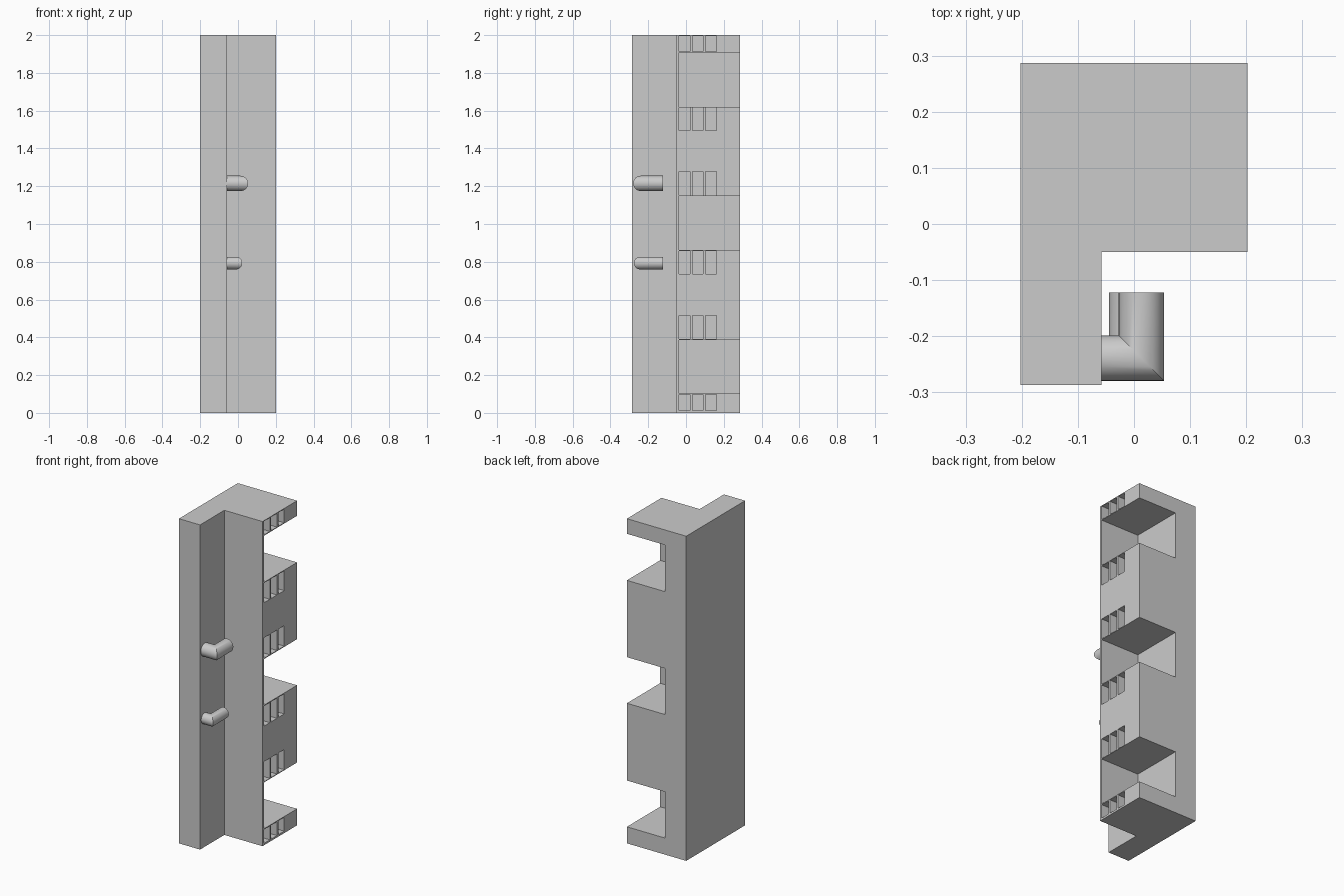
import bpy, bmesh, math

if "Cube" in bpy.data.objects:
    bpy.data.objects.remove(bpy.data.objects["Cube"])

W, D = 0.202, 0.2866          # half width, half depth
IX, IY = -0.058, -0.05        # inner corner of the L
BACK = -0.036                 # inside face of the thin front panel


def make_object(name, bm):
    bmesh.ops.recalc_face_normals(bm, faces=bm.faces)
    mesh = bpy.data.meshes.new(name)
    bm.to_mesh(mesh)
    bm.free()
    obj = bpy.data.objects.new(name, mesh)
    bpy.context.collection.objects.link(obj)
    return obj


def add_box(bm, x0, x1, y0, y1, z0, z1):
    verts = bmesh.ops.create_cube(bm, size=1)["verts"]
    for v in verts:
        v.co.x = x1 if v.co.x > 0 else x0
        v.co.y = y1 if v.co.y > 0 else y0
        v.co.z = z1 if v.co.z > 0 else z0


# L-shaped post
bm = bmesh.new()
profile = [(-W, -D), (IX, -D), (IX, IY), (W, IY), (W, D), (-W, D)]
face = bm.faces.new([bm.verts.new((x, y, 0)) for x, y in profile])
ext = bmesh.ops.extrude_face_region(bm, geom=[face])["geom"]
for v in ext:
    if isinstance(v, bmesh.types.BMVert):
        v.co.z = 2
post = make_object("post", bm)

# Notches open to the right and back, and rows of pockets in the right face
bm = bmesh.new()
for z0, z1 in [(0.102, 0.387), (0.863, 1.147), (1.62, 1.907)]:
    add_box(bm, IX, W + 0.1, BACK, D + 0.1, z0, z1)
for z0, z1 in [(0.012, 0.097), (0.391, 0.515), (0.734, 0.858),
               (1.152, 1.278), (1.494, 1.616), (1.912, 1.996)]:
    for i in range(3):
        y = BACK + 0.07 * i
        add_box(bm, W - 0.1, W + 0.1, y, y + 0.057, z0, z1)
cutter = make_object("post_cutter", bm)
cutter.hide_render = True

mod = post.modifiers.new("cuts", "BOOLEAN")
mod.operation = "DIFFERENCE"
mod.solver = "EXACT"
mod.object = cutter
bpy.context.view_layer.objects.active = post
post.select_set(True)
bpy.ops.object.modifier_apply(modifier="cuts")
bpy.data.objects.remove(cutter, do_unlink=True)


# Elbow handles: mitred round bars
def handle(name, cx, cy, cz, r, end_y, sides=32):
    bm = bmesh.new()
    rings = [[], [], []]
    for i in range(sides):
        a = 2 * math.pi * i / sides
        u, z = r * math.cos(a), cz + r * math.sin(a)
        rings[0].append(bm.verts.new((IX - 0.002, cy + u, z)))
        rings[1].append(bm.verts.new((cx - u, cy + u, z)))
        rings[2].append(bm.verts.new((cx - u, end_y, z)))
    for a, b in zip(rings, rings[1:]):
        for i in range(sides):
            j = (i + 1) % sides
            bm.faces.new((a[i], a[j], b[j], b[i]))
    bm.faces.new(rings[0])
    bm.faces.new(rings[2])
    obj = make_object(name, bm)
    bpy.ops.object.select_all(action="DESELECT")
    obj.select_set(True)
    bpy.context.view_layer.objects.active = obj
    bpy.ops.object.shade_smooth_by_angle(angle=math.radians(30))


handle("upper_handle", 0.013, -0.239, 1.215, 0.0405, -0.122)
handle("lower_handle", -0.011, -0.242, 0.793, 0.0335, -0.122)
